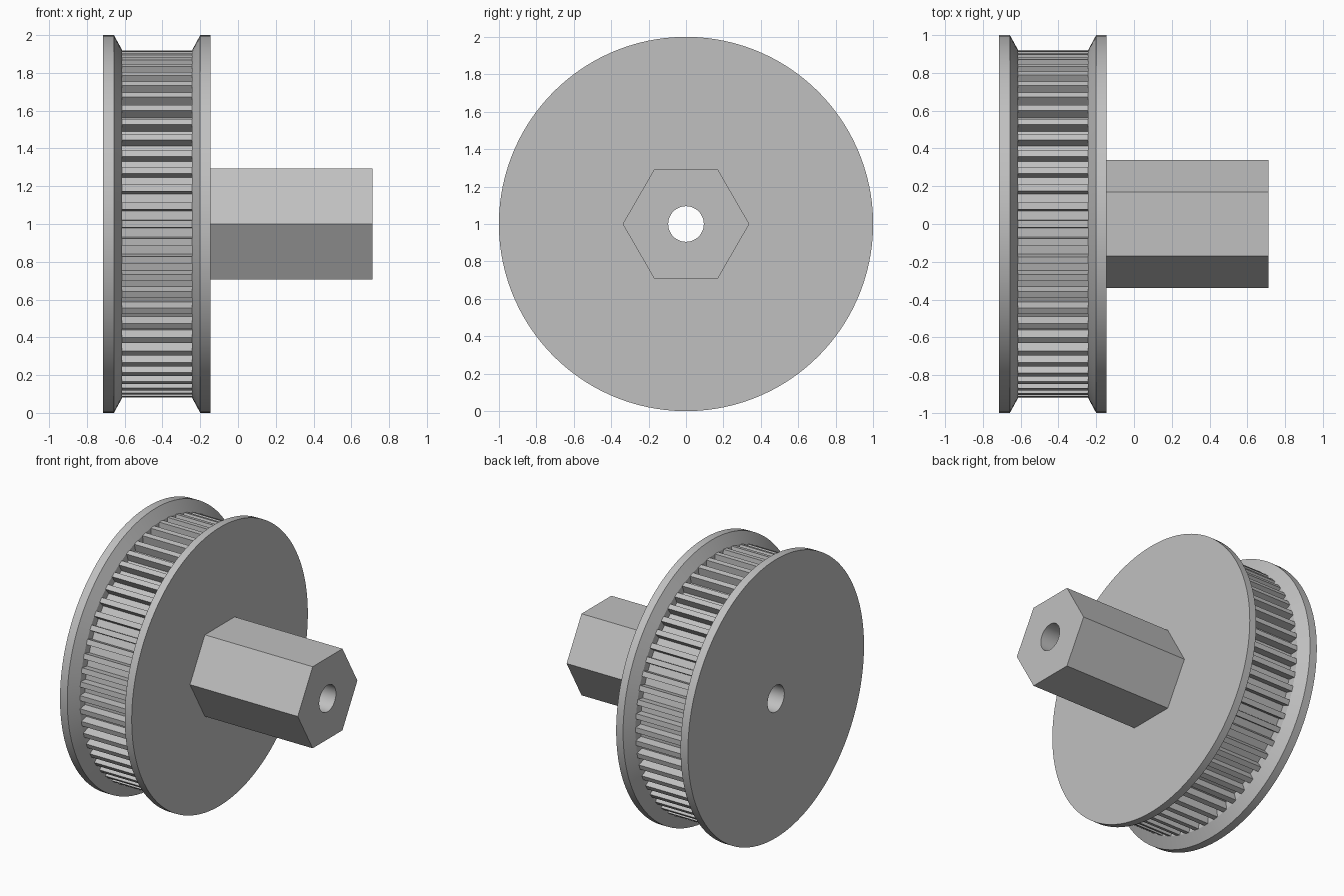
import bpy
import bmesh
from math import sin, cos, pi, radians

cube = bpy.data.objects.get("Cube")
if cube:
    bpy.data.objects.remove(cube, do_unlink=True)

steel = bpy.data.materials.new("plain_grey")
steel.use_nodes = True
GREY = (0.53, 0.53, 0.53, 1)
steel.diffuse_color = GREY
steel.node_tree.nodes["Principled BSDF"].inputs["Base Color"].default_value = GREY

# Main dimensions; the axle runs along x at height 1
SEGMENTS = 120
TEETH = 60
TIP, ROOT, BORE = 0.92, 0.862, 0.095
APOTHEM = 0.293
LEFT_END, RIGHT_END, HUB_END = -0.715, -0.145, 0.712
TOOTH_START, TOOTH_END = -0.613, -0.243


def circle(radius):
    return [(2 * pi * i / SEGMENTS, radius) for i in range(SEGMENTS)]


def hexagon(apothem):
    side = pi / 3
    return [(a, apothem / cos(a % side - side / 2)) for a, _ in circle(1)]


def gear():
    """Toothed outline: four corners per tooth, slightly tapered."""
    pitch = 2 * pi / TEETH
    corners = ((-0.23, ROOT), (-0.19, TIP), (0.19, TIP), (0.23, ROOT))
    return [((t + f) * pitch, r) for t in range(TEETH) for f, r in corners]


def loft(name, sections, smooth=True):
    """Join successive (x, outline) sections with faces around the axle."""
    bm = bmesh.new()
    loops = [[bm.verts.new((x, r * cos(a), 1 + r * sin(a))) for a, r in outline]
             for x, outline in sections]
    for low, high in zip(loops, loops[1:]):
        for i in range(len(low)):
            bm.faces.new((low[i - 1], low[i], high[i], high[i - 1]))
    mesh = bpy.data.meshes.new(name)
    bm.to_mesh(mesh)
    bm.free()
    mesh.materials.append(steel)
    obj = bpy.data.objects.new(name, mesh)
    bpy.context.collection.objects.link(obj)
    if smooth:
        bpy.ops.object.select_all(action='DESELECT')
        obj.select_set(True)
        bpy.context.view_layer.objects.active = obj
        bpy.ops.object.shade_smooth_by_angle(angle=radians(20))
    return obj


# Flanges: outer face, rim, bevelled inner side, wall down to the tooth roots
loft("left_flange", [(LEFT_END, circle(BORE)), (LEFT_END, circle(1)),
                     (-0.657, circle(1)), (TOOTH_START, circle(TIP)),
                     (TOOTH_START, circle(ROOT - 0.02))])
loft("right_flange", [(TOOTH_END, circle(ROOT - 0.02)), (TOOTH_END, circle(TIP)),
                      (-0.2, circle(1)), (RIGHT_END, circle(1)),
                      (RIGHT_END, hexagon(APOTHEM))])

# Toothed drum between the flanges
loft("toothed_drum", [(TOOTH_START, gear()), (TOOTH_END, gear())], smooth=False)

# Hexagonal hub with its drilled end face
loft("hex_hub", [(RIGHT_END, hexagon(APOTHEM)), (HUB_END, hexagon(APOTHEM)),
                 (HUB_END, circle(BORE))], smooth=False)

# Bore through the whole length, facing the axle
loft("axle_bore", [(HUB_END, circle(BORE)), (LEFT_END, circle(BORE))])
